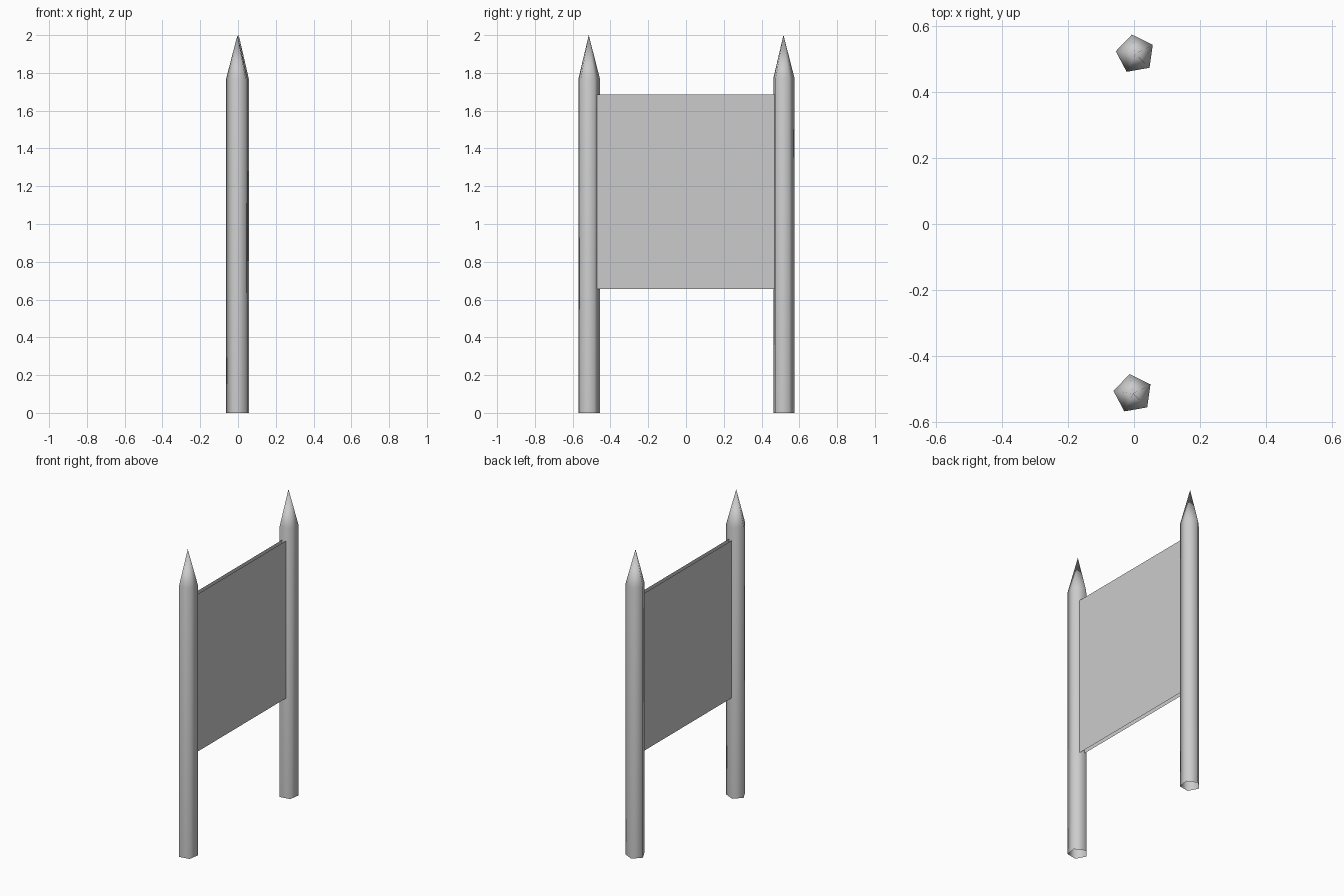
import bpy, bmesh
from math import cos, sin, radians

if "Cube" in bpy.data.objects:
    bpy.data.objects.remove(bpy.data.objects["Cube"])


def finish(bm, name, smooth):
    me = bpy.data.meshes.new(name)
    for f in bm.faces:
        f.smooth = smooth
    bm.to_mesh(me)
    bm.free()
    ob = bpy.data.objects.new(name, me)
    bpy.context.collection.objects.link(ob)
    return ob


# five-sided post: open-bottomed shaft with a pointed tip
def post(name, x, y, radius=0.06, shoulder=1.77, top=2.0, sides=5, turn=100):
    bm = bmesh.new()
    angles = [radians(turn + 360 * i / sides) for i in range(sides)]
    low, high = [
        [bm.verts.new((x + radius * cos(a), y + radius * sin(a), z)) for a in angles]
        for z in (0, shoulder)
    ]
    tip = bm.verts.new((x, y, top))
    for i in range(sides):
        j = (i + 1) % sides
        bm.faces.new((low[i], low[j], high[j], high[i]))
        bm.faces.new((high[i], high[j], tip))
    return finish(bm, name, True)


# thin upright sheet between the posts, facing +x or -x
def sheet(name, x, facing, half=0.49, z0=0.655, z1=1.685):
    bm = bmesh.new()
    corners = [(-half, z0), (half, z0), (half, z1), (-half, z1)]
    if facing < 0:
        corners.reverse()
    bm.faces.new([bm.verts.new((x, y, z)) for y, z in corners])
    return finish(bm, name, False)


post("front_post", -0.003, -0.515)
post("back_post", 0.004, 0.516)

# sign board: two faces, open along its edges
sheet("board_right_face", 0.02, 1)
sheet("board_left_face", -0.006, -1)
